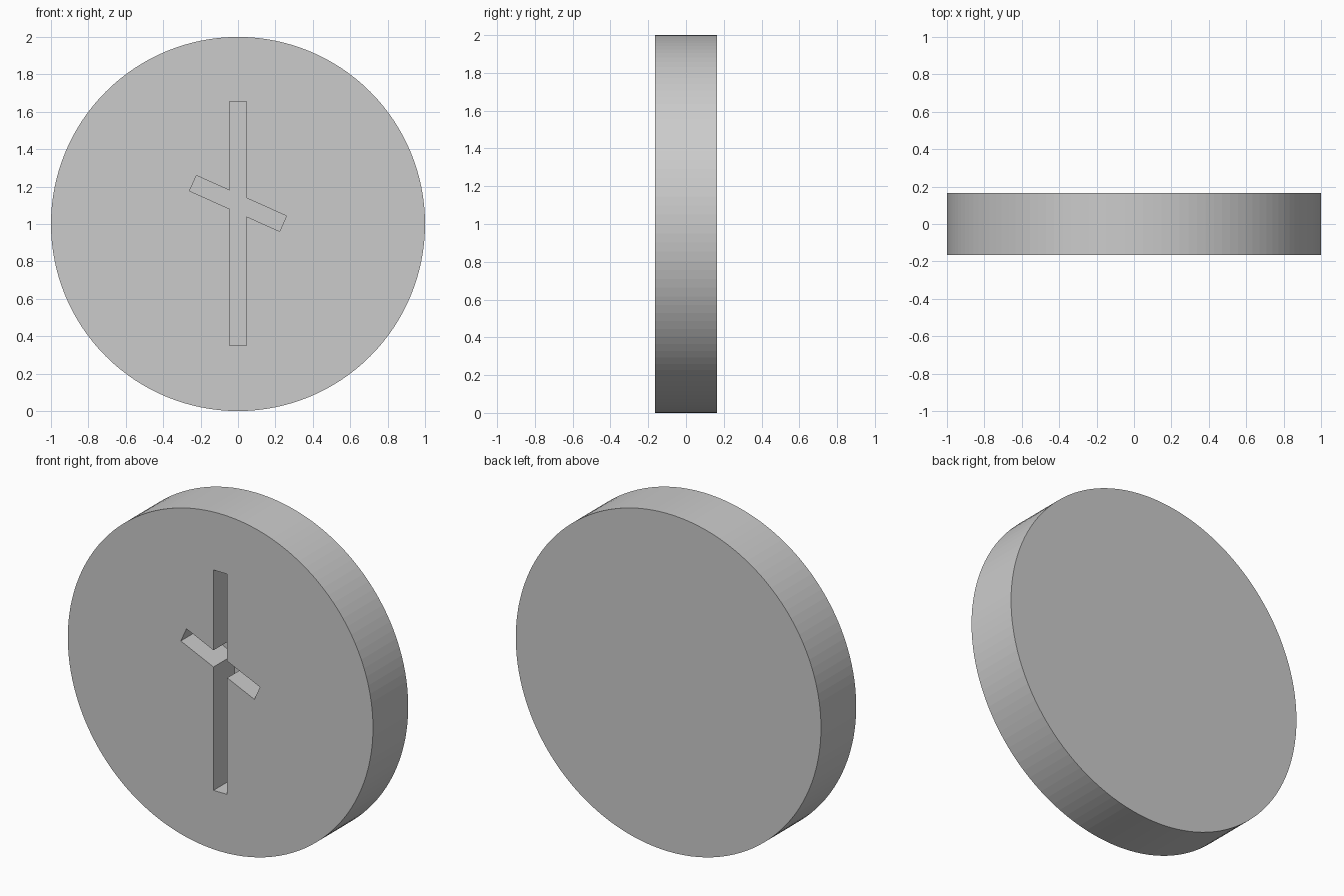
import bpy, bmesh
from math import sin, cos, tan, radians

if "Cube" in bpy.data.objects:
    bpy.data.objects.remove(bpy.data.objects["Cube"])

HALF_T = 0.165    # half thickness of the disc
FLOOR_Y = 0.03    # how far back the carved groove reaches
HALF_W = 0.045    # half width of a groove stroke

# Disc standing on its rim
bpy.ops.mesh.primitive_cylinder_add(vertices=128, radius=1, depth=2 * HALF_T,
                                    location=(0, 0, 1), rotation=(radians(90), 0, 0))
disc = bpy.context.object
disc.name = "carved_disc"

# Outline of the groove: upright stroke crossed by a short slanted stroke
top, bottom = 1.655, 0.35
mid_z, angle, half_len = 1.11, radians(-24.2), 0.264


def bar(u, v):
    """Point on the slanted stroke, u along and v across."""
    return (u * cos(angle) - v * sin(angle), mid_z + u * sin(angle) + v * cos(angle))


def crossing(side, v):
    """Where the slanted stroke's edge meets the upright's edge."""
    x = side * HALF_W
    return (x, mid_z + x * tan(angle) + v / cos(angle))


w = HALF_W
outline = [(-w, top), crossing(-1, w), bar(-half_len, w), bar(-half_len, -w),
           crossing(-1, -w), (-w, bottom), (w, bottom), crossing(1, -w),
           bar(half_len, -w), bar(half_len, w), crossing(1, w), (w, top)]

# Groove cutter
bm = bmesh.new()
face = bm.faces.new([bm.verts.new((x, -0.4, z)) for x, z in outline])
ext = bmesh.ops.extrude_face_region(bm, geom=[face])
for v in ext["geom"]:
    if isinstance(v, bmesh.types.BMVert):
        v.co.y = FLOOR_Y
bmesh.ops.recalc_face_normals(bm, faces=bm.faces)
mesh = bpy.data.meshes.new("groove_cutter")
bm.to_mesh(mesh)
bm.free()
cutter = bpy.data.objects.new("groove_cutter", mesh)
bpy.context.collection.objects.link(cutter)
cutter.hide_render = True
cutter.display_type = 'WIRE'

# Carve the groove
cut = disc.modifiers.new("groove", 'BOOLEAN')
cut.operation = 'DIFFERENCE'
cut.solver = 'EXACT'
cut.object = cutter
bpy.context.view_layer.objects.active = disc
bpy.ops.object.modifier_apply(modifier=cut.name)
bpy.data.objects.remove(cutter)
